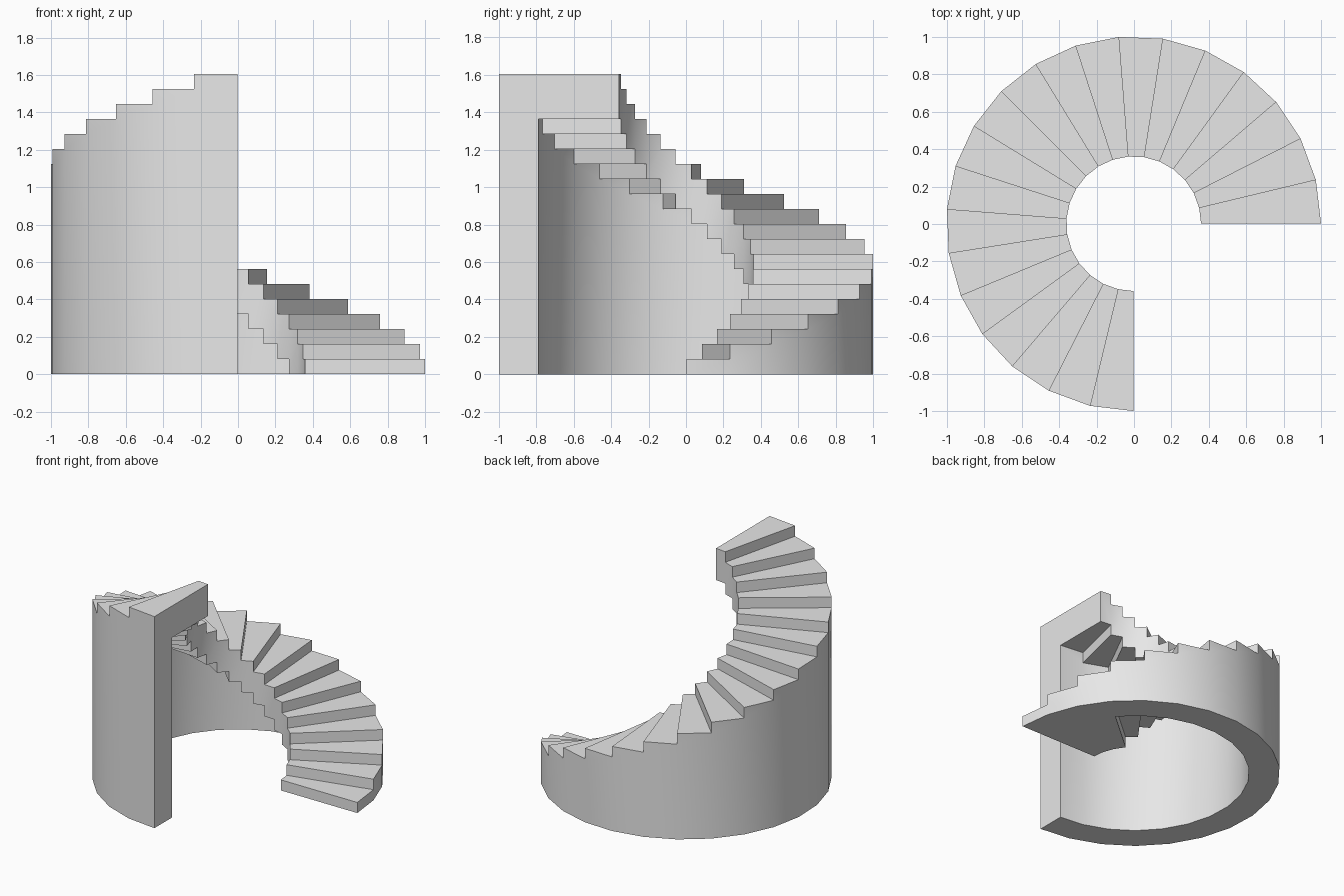
import bpy
import bmesh
from math import cos, sin, radians

if "Cube" in bpy.data.objects:
    bpy.data.objects.remove(bpy.data.objects["Cube"], do_unlink=True)

STEPS = 20
RISE = 1.605 / STEPS
TURN = radians(270) / STEPS
RADII = (0.36, 0.79, 1.0015)      # inner edge, wall inside, wall outside
SHIFT = 0.0015                    # centres the faceted outline
SLAB = 3                          # tread thickness in risers

grey = bpy.data.materials.new("plain grey")
grey.use_nodes = True
grey.diffuse_color = (0.8, 0.8, 0.8, 1)
grey.node_tree.nodes["Principled BSDF"].inputs["Base Color"].default_value = grey.diffuse_color


def solid(i, r, k):
    """True where step i, ring r (0 tread, 1 wall), riser level k is filled."""
    if not (0 <= i < STEPS and 0 <= r <= 1 and 0 <= k <= i):
        return False
    return r == 1 or k > i - SLAB


bm = bmesh.new()
verts = {}


def vert(key):
    if key not in verts:
        i, r, k = key
        rad, a = RADII[r], i * TURN
        verts[key] = bm.verts.new((rad * cos(a) - SHIFT, rad * sin(a) + SHIFT, k * RISE))
    return verts[key]


# Outer skin of the stair: overhanging treads joined to the curved outer wall
for i in range(STEPS):
    for r in range(2):
        for k in range(i + 1):
            if not solid(i, r, k):
                continue
            for axis in range(3):
                for side in (0, 1):
                    near = [i, r, k]
                    near[axis] += 2 * side - 1
                    if solid(*near):
                        continue
                    corners = []
                    for u, v in ((0, 0), (1, 0), (1, 1), (0, 1)):
                        c = [i, r, k]
                        c[axis] += side
                        c[(axis + 1) % 3] += u
                        c[(axis + 2) % 3] += v
                        corners.append(vert(tuple(c)))
                    bm.faces.new(corners)

# Merge coplanar pieces into clean treads, risers and wall panels
bmesh.ops.recalc_face_normals(bm, faces=bm.faces)
bmesh.ops.dissolve_limit(bm, angle_limit=0.01, verts=bm.verts, edges=bm.edges)

mesh = bpy.data.meshes.new("spiral_staircase")
bm.to_mesh(mesh)
bm.free()
mesh.materials.append(grey)
stair = bpy.data.objects.new("spiral_staircase", mesh)
bpy.context.collection.objects.link(stair)

# Smooth curved walls, crisp step edges
bpy.ops.object.select_all(action='DESELECT')
stair.select_set(True)
bpy.context.view_layer.objects.active = stair
bpy.ops.object.shade_smooth_by_angle(angle=radians(30))
